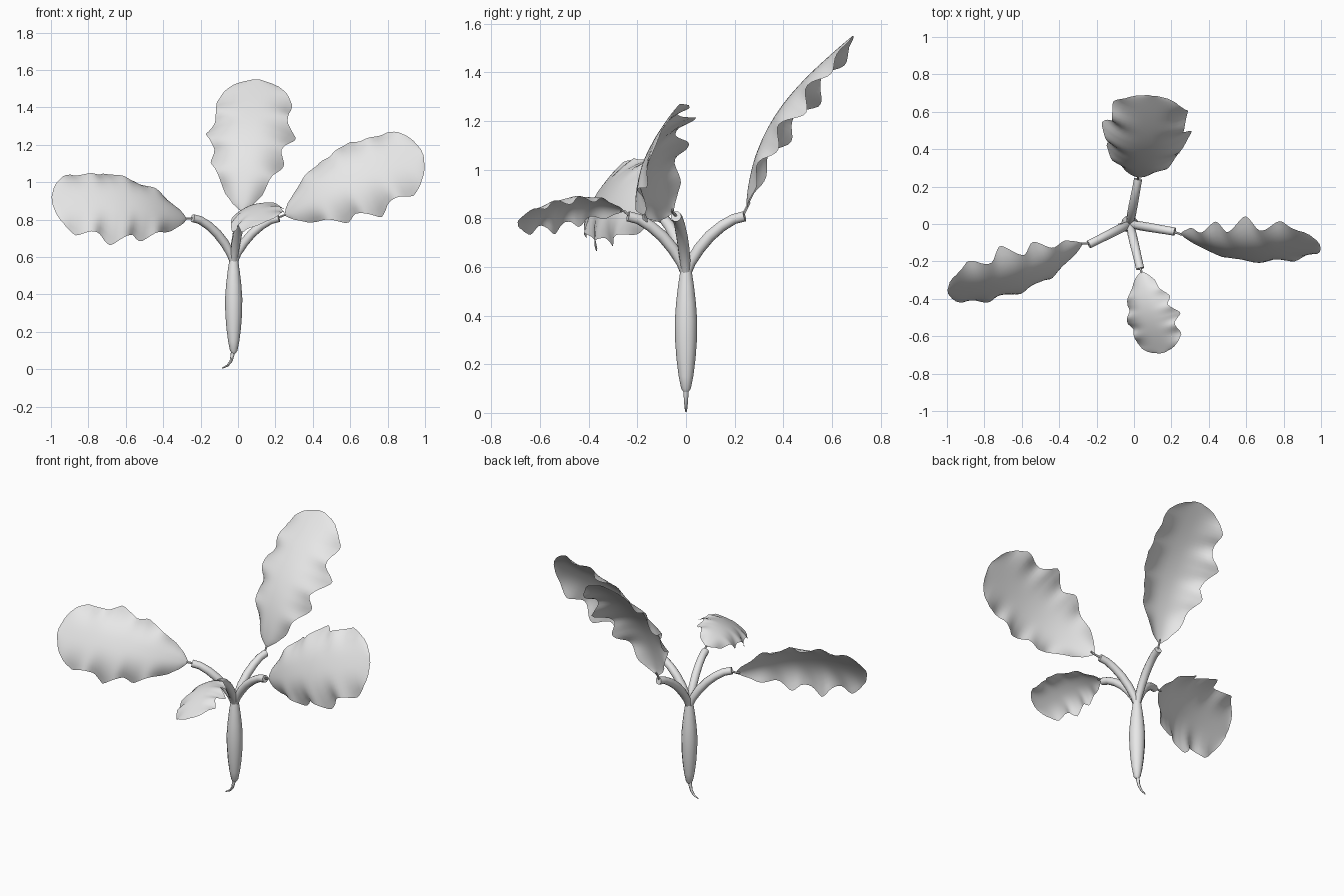
import bpy, bmesh, math
from mathutils import Vector

if "Cube" in bpy.data.objects:
    bpy.data.objects.remove(bpy.data.objects["Cube"])

grey = bpy.data.materials.new("plain grey")
grey.diffuse_color = (0.8, 0.8, 0.8, 1)
grey.use_nodes = True
grey.node_tree.nodes["Principled BSDF"].inputs["Base Color"].default_value = grey.diffuse_color


def finish(bm, name, angle):
    bmesh.ops.recalc_face_normals(bm, faces=bm.faces)
    me = bpy.data.meshes.new(name)
    bm.to_mesh(me)
    bm.free()
    me.materials.append(grey)
    ob = bpy.data.objects.new(name, me)
    bpy.context.collection.objects.link(ob)
    bpy.ops.object.select_all(action='DESELECT')
    ob.select_set(True)
    bpy.context.view_layer.objects.active = ob
    bpy.ops.object.shade_smooth_by_angle(angle=math.radians(angle))
    return ob


def tube(name, pts, radii, ref, sides=10):
    """Capped tube along a planar path; ref is the normal of its plane."""
    bm = bmesh.new()
    pts = [Vector(p) for p in pts]
    ref = Vector(ref).normalized()
    rings = []
    for i, p in enumerate(pts):
        t = (pts[min(i + 1, len(pts) - 1)] - pts[max(i - 1, 0)]).normalized()
        b = t.cross(ref).normalized()
        rings.append([bm.verts.new(p + radii[i] * (ref * math.cos(a) + b * math.sin(a)))
                      for a in (2 * math.pi * k / sides for k in range(sides))])
    for r0, r1 in zip(rings, rings[1:]):
        for k in range(sides):
            j = (k + 1) % sides
            bm.faces.new((r0[k], r0[j], r1[j], r1[k]))
    bm.faces.new(rings[0])
    bm.faces.new(rings[-1])
    return finish(bm, name, 45)


# Half width of a leaf along its length: three lobes and a rounded tip
OUTLINE = [(0, .006), (.04, .05), (.12, .10), (.22, .14), (.30, .178), (.36, .205),
           (.43, .182), (.51, .22), (.58, .25), (.66, .198), (.74, .20),
           (.83, .208), (.90, .175), (.96, .118), (.99, .06), (1, .02)]


def half_width(t):
    for (a, wa), (b, wb) in zip(OUTLINE, OUTLINE[1:]):
        if t <= b:
            return wa + (wb - wa) * (t - a) / (b - a)
    return OUTLINE[-1][1]


def leaf(name, base, tip, across, scale):
    """Arched, cupped sheet with a rippled edge; its outer side faces up."""
    base, tip = Vector(base), Vector(tip)
    axis = tip - base
    across = Vector(across)
    across = (across - across.project(axis)).normalized()
    normal = across.cross(axis).normalized()
    if normal.z < 0:
        normal = -normal
    rows, cols = 44, 14
    bm = bmesh.new()
    grid = []
    for i in range(rows + 1):
        t = i / rows
        t = t + 0.06 * math.sin(2 * math.pi * t) / (2 * math.pi)
        w = half_width(t)
        fade = 1 - 0.65 * max(0, (t - .6) / .4)     # flatter towards the tip
        row = []
        for j in range(cols + 1):
            u = 2 * j / cols - 1
            arch = 0.10 * math.sin(math.pi * t ** 0.85)
            cup = -0.08 * fade * (w / 0.22) * abs(u) ** 2.5
            wave = math.cos(2 * math.pi * (t - .36) / .235 + 0.5 * u)
            ripple = -0.024 * abs(u) ** 3 * wave * min(1, t * 4) * min(1, (1 - t) * 5)
            row.append(bm.verts.new(base + axis * t + across * (u * w * scale)
                                    + normal * (arch + cup + ripple) * scale))
        grid.append(row)
    for r0, r1 in zip(grid, grid[1:]):
        for j in range(cols):
            bm.faces.new((r0[j], r0[j + 1], r1[j + 1], r1[j]))
    return finish(bm, name, 80)


# Swollen root and its thin curled tail
CX = -0.023
body = [(.085, .010), (.10, .020), (.15, .030), (.22, .039), (.30, .045), (.38, .046),
        (.45, .041), (.52, .033), (.58, .024)]
tube("root", [(CX, 0, z) for z, r in body], [r for z, r in body], (0, 1, 0), 12)
tube("root_tail", [(-.025, 0, .11), (-.03, 0, .075), (-.037, 0, .045), (-.055, 0, .02),
                   (-.085, 0, .005)], [.011, .010, .008, .006, .003], (0, 1, 0), 8)

# Curved stems, each with a thin stalk and a leaf
STEM = [(0, .565), (.02, .62), (.055, .675), (.10, .727), (.15, .768), (.20, .797), (.245, .808)]
STEM_R = [.018, .022, .024, .024, .023, .022, .022]
PARTS = [
    # name, stem direction, leaf base, leaf tip, width direction, size
    ("back", (.045, .24), (.022, .25, .845), (.10, .685, 1.55), (1, -.1, -.02), 0.98),
    ("right", (.235, -.04), (.25, -.055, .825), (.985, -.10, 1.16), (-.15, .2, .4), 0.98),
    ("front", (.055, -.235), (.04, -.255, .83), (.15, -.69, .79), (.26, .07, .12), 0.63),
    ("left", (-.22, -.11), (-.275, -.105, .805), (-.995, -.365, .905), (-.05, .24, .39), 0.93),
]
for name, d, base, tip, across, size in PARTS:
    d = Vector((d[0], d[1], 0)).normalized()
    path = [Vector((CX, 0, z)) + d * r for r, z in STEM]
    side = d.cross(Vector((0, 0, 1)))
    tube(name + "_stem", path, STEM_R, side, 10)
    inner = Vector(base) + (Vector(tip) - Vector(base)) * 0.03
    tube(name + "_stalk", [path[-1] - d * .01, Vector(base), inner], [.006, .006, .004], side, 6)
    leaf(name + "_leaf", base, tip, across, size)
